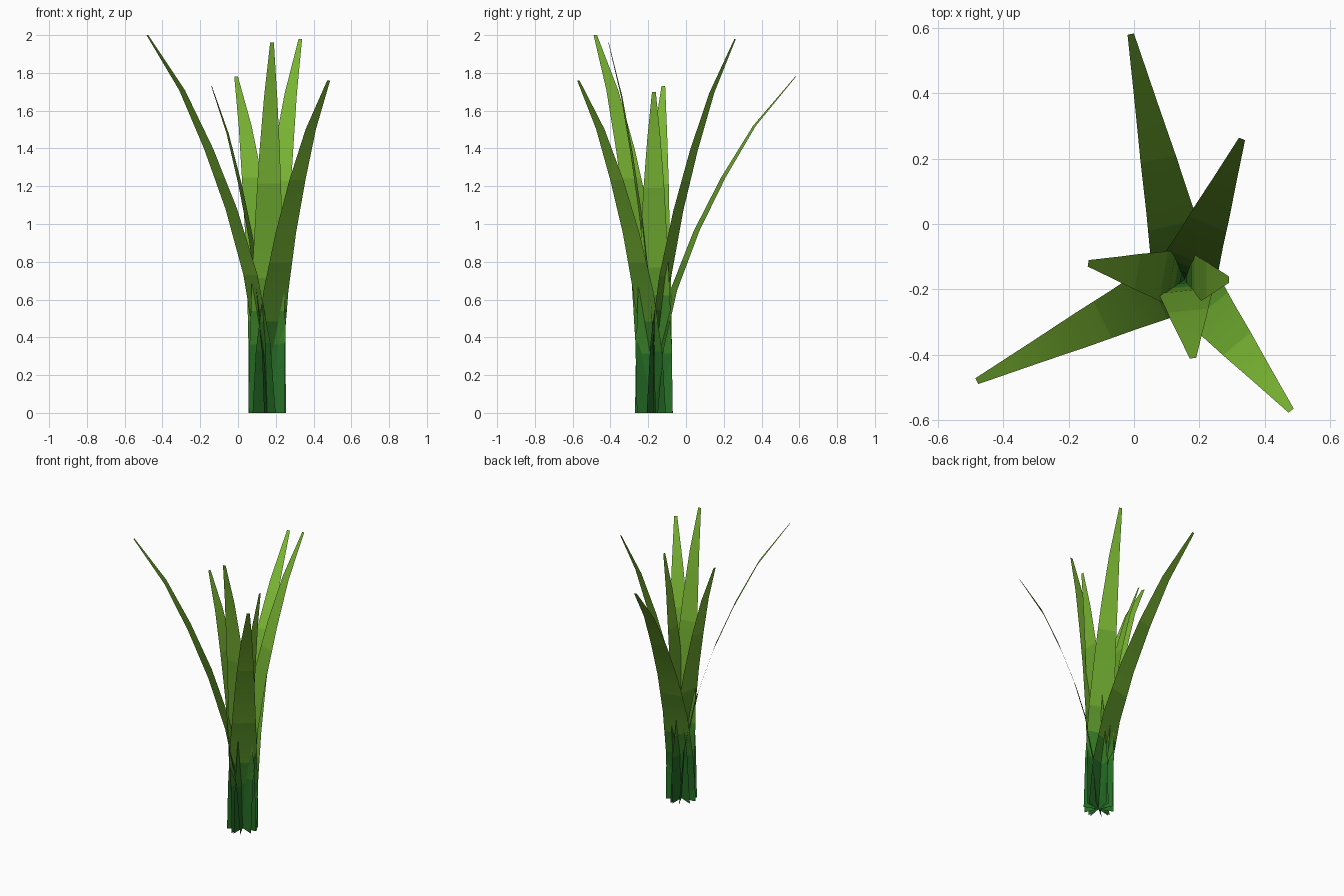
import bpy
import bmesh
from mathutils import Vector

if "Cube" in bpy.data.objects:
    bpy.data.objects.remove(bpy.data.objects["Cube"], do_unlink=True)


def make_material(name, srgb):
    mat = bpy.data.materials.new(name)
    mat.use_nodes = True
    colour = [(c / 255) ** 2.2 for c in srgb] + [1.0]
    mat.diffuse_color = colour
    bsdf = mat.node_tree.nodes["Principled BSDF"]
    bsdf.inputs["Base Color"].default_value = colour
    bsdf.inputs["Roughness"].default_value = 0.9
    return mat


# Greens from the root up to the tip
MATERIALS = [
    make_material("root green", (42, 108, 42)),
    make_material("stem green", (58, 122, 42)),
    make_material("middle green", (90, 146, 46)),
    make_material("leaf green", (108, 165, 50)),
    make_material("tip green", (121, 180, 54)),
]
BAND_TOPS = [0.32, 0.55, 0.8, 1.2]

# Shared blade shape: height fraction, outward bend fraction, width
PROFILE = [
    (0.0, 0.0, 0.20), (0.185, 0.04, 0.19), (0.365, 0.14, 0.17),
    (0.54, 0.30, 0.14), (0.70, 0.49, 0.11), (0.854, 0.71, 0.07),
    (1.0, 1.0, 0.02),
]
ROOT = Vector((0.155, -0.17, 0))


def profile_rows():
    """Profile with a halfway row in every segment, for the colour bands."""
    rows = [PROFILE[0]]
    for low, high in zip(PROFILE, PROFILE[1:]):
        rows.append(tuple((a + b) / 2 for a, b in zip(low, high)))
        rows.append(high)
    return rows


def make_blade(name, tip):
    tip = Vector(tip)
    lean = Vector((tip.x - ROOT.x, tip.y - ROOT.y, 0))
    across = Vector((-lean.y, lean.x, 0)).normalized()
    bm = bmesh.new()
    previous = None
    for height, bend, width in profile_rows():
        centre = ROOT + lean * bend + Vector((0, 0, tip.z * height))
        pair = [bm.verts.new(centre + across * width * s) for s in (-0.5, 0.5)]
        if previous:
            face = bm.faces.new((previous[0], previous[1], pair[1], pair[0]))
            middle = face.calc_center_median().z
            face.material_index = sum(middle > top for top in BAND_TOPS)
            face.smooth = True
        previous = pair
    mesh = bpy.data.meshes.new(name)
    bm.to_mesh(mesh)
    bm.free()
    for mat in MATERIALS:
        mesh.materials.append(mat)
    blade = bpy.data.objects.new(name, mesh)
    bpy.context.collection.objects.link(blade)


# Seven blades fanning out of one root
BLADES = {
    "front_right_long_blade": (-0.48, -0.48, 2.0),
    "front_left_blade": (0.48, -0.57, 1.76),
    "back_blade": (-0.01, 0.58, 1.78),
    "back_left_blade": (0.33, 0.26, 1.98),
    "right_blade": (-0.14, -0.12, 1.73),
    "front_blade": (0.18, -0.41, 1.96),
    "left_blade": (0.29, -0.17, 1.70),
}
for blade_name, blade_tip in BLADES.items():
    make_blade(blade_name, blade_tip)
